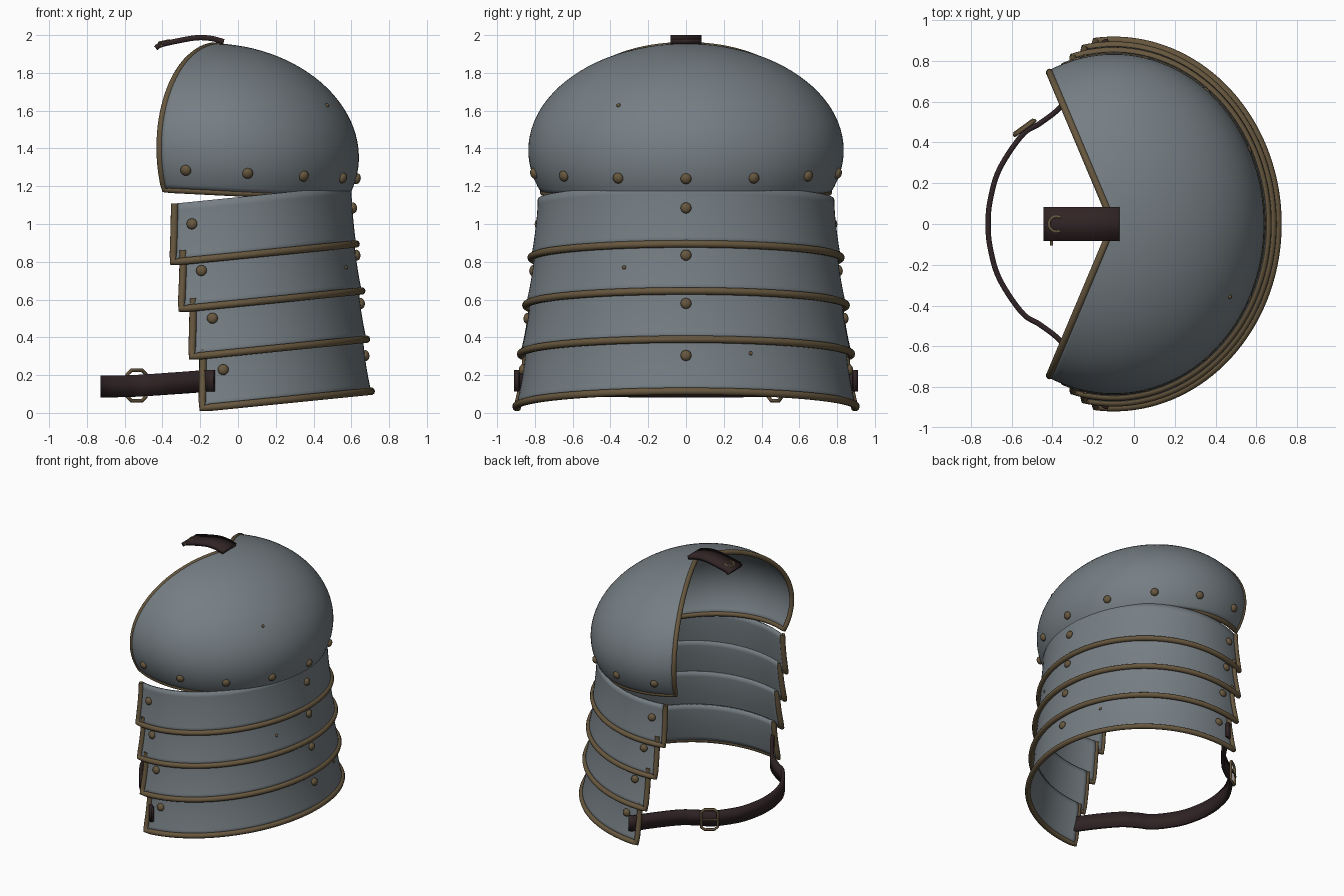
import bpy, bmesh, math
from mathutils import Vector

if "Cube" in bpy.data.objects:
    bpy.data.objects.remove(bpy.data.objects["Cube"])

CX = -0.10  # axis of all the plates


def material(name, rgb):
    m = bpy.data.materials.new(name)
    m.diffuse_color = (*rgb, 1)
    m.use_nodes = True
    m.node_tree.nodes["Principled BSDF"].inputs["Base Color"].default_value = m.diffuse_color
    return m


STEEL = material("steel", (0.18, 0.21, 0.23))
BRASS = material("dark brass", (0.135, 0.095, 0.048))
LEATHER = material("leather", (0.030, 0.017, 0.018))


def finish(name, bm, mat, thickness=0, offset=-1):
    me = bpy.data.meshes.new(name)
    bm.to_mesh(me)
    bm.free()
    me.materials.append(mat)
    ob = bpy.data.objects.new(name, me)
    bpy.context.collection.objects.link(ob)
    if thickness:
        mod = ob.modifiers.new("thickness", 'SOLIDIFY')
        mod.thickness, mod.offset = thickness, offset
    bpy.ops.object.select_all(action='DESELECT')
    bpy.context.view_layer.objects.active = ob
    ob.select_set(True)
    bpy.ops.object.shade_smooth_by_angle(angle=math.radians(40))
    return ob


def sheet(name, f, nu, nv, mat, thickness, offset=-1):
    """Grid surface f(u, v), u and v in 0..1, given a thickness."""
    bm = bmesh.new()
    g = [[bm.verts.new(f(i / nu, j / nv)) for j in range(nv + 1)] for i in range(nu + 1)]
    for i in range(nu):
        for j in range(nv):
            bm.faces.new((g[i][j], g[i + 1][j], g[i + 1][j + 1], g[i][j + 1]))
    bmesh.ops.remove_doubles(bm, verts=bm.verts[:], dist=1e-5)
    return finish(name, bm, mat, thickness, offset)


def tube(name, pts, radius, closed=False, mat=BRASS):
    cu = bpy.data.curves.new(name, 'CURVE')
    cu.dimensions = '3D'
    cu.bevel_depth, cu.bevel_resolution, cu.use_fill_caps = radius, 3, True
    sp = cu.splines.new('POLY')
    sp.points.add(len(pts) - 1)
    for p, q in zip(sp.points, pts):
        p.co = (*q, 1)
    sp.use_cyclic_u = closed
    cu.materials.append(mat)
    ob = bpy.data.objects.new(name, cu)
    bpy.context.collection.objects.link(ob)


def rivet(name, f, u, v, r=0.029):
    """Flattened stud seated on surface f at (u, v)."""
    e = 0.004
    n = (f(u + e, v) - f(u - e, v)).cross(f(u, v + e) - f(u, v - e)).normalized()
    bm = bmesh.new()
    bmesh.ops.create_uvsphere(bm, u_segments=16, v_segments=10, radius=r)
    bmesh.ops.scale(bm, vec=(1, 1, 0.7), verts=bm.verts[:])
    ob = finish(name, bm, BRASS)
    ob.location = f(u, v) + n * r * 0.15
    ob.rotation_euler = n.to_track_quat('Z', 'Y').to_euler()


def smooth_path(pts, steps=8):
    """Catmull-Rom path through pts."""
    p = [Vector(q) for q in pts]
    p = [2 * p[0] - p[1]] + p + [2 * p[-1] - p[-2]]
    out = []
    for i in range(1, len(p) - 2):
        a, b, c, d = p[i - 1:i + 3]
        for k in range(steps):
            t = k / steps
            out.append(0.5 * (2 * b + (c - a) * t + (2 * a - 5 * b + 4 * c - d) * t * t
                              + (3 * b - a - 3 * c + d) * t ** 3))
    return out + [p[-2]]


def strap(name, path, across, thickness):
    n = len(path) - 1
    return sheet(name, lambda u, v: path[round(u * n)] + across * (v - 0.5), n, 1,
                 LEATHER, thickness, 0)


# Shoulder dome: part of an ellipsoid with a wedge left open at the neck
DOME_A, DOME_P = math.radians(115.5), math.radians(113.5)


def dome(u, v, inset=0.0):
    a, p = DOME_A * (2 * u - 1), DOME_P * (1 - v)
    x = (0.74 - inset) * math.sin(p) * math.cos(a)
    y = (0.835 - inset) * math.sin(p) * math.sin(a)
    return Vector((CX + x, y, 1.39 + (0.565 - inset) * math.cos(p) - 0.05 * x))


sheet("shoulder_dome", dome, 80, 32, STEEL, 0.02)
rim = [dome(i / 80, 0, 0.01) for i in range(81)]
rim += [dome(1, j / 32, 0.01) for j in range(1, 33)]
rim += [dome(0, 1 - j / 32, 0.01) for j in range(1, 32)]
tube("dome_rim", rim, 0.018, True)
for k in range(-4, 5):
    rivet("dome_rivet", dome, 0.5 + k * 26 / 231, 0.105)
rivet("dome_small_stud", dome, 0.5 - 29 / 231, 0.455, 0.011)

# Four arm lames: bottom radii, top radii, half angle, base height
LAMES = [(0.725, 0.820, 0.700, 0.785, 109.7, 0.832),
         (0.755, 0.848, 0.715, 0.802, 105.4, 0.580),
         (0.780, 0.876, 0.738, 0.826, 100.7, 0.322),
         (0.805, 0.900, 0.762, 0.850, 96.4, 0.044)]
for k, (bx, by, tx, ty, half, zb) in enumerate(LAMES):
    def lame(u, v):
        a = math.radians(half) * (2 * u - 1)
        w = max(0, 1 - v) ** 1.6
        x = CX + (tx + (bx - tx) * w) * math.cos(a)
        y = (ty + (by - ty) * w) * math.sin(a)
        return Vector((x, y, zb + 0.1 * x + 0.31 * v))

    sheet(f"arm_lame_{k + 1}", lame, 72, 8, STEEL, 0.016)
    edge = [lame(0, 1 - j / 8) for j in range(8)]
    edge += [lame(i / 72, 0) for i in range(73)]
    edge += [lame(1, j / 8) for j in range(1, 9)]
    tube(f"lame_rim_{k + 1}", edge, 0.02)
    for u in (4 / half, 0.5, 1 - 4 / half):
        rivet(f"lame_rivet_{k + 1}", lame, u, 0.62)
    if k in (1, 3):
        s = -1 if k == 1 else 1
        rivet("lame_small_stud", lame, 0.5 + s * 23.5 / (2 * half), 0.43 if k == 1 else 0.68, 0.011)

# Neck strap on top, with its small open buckle and pin
top = smooth_path([(-0.075, 0, 1.965), (-0.14, 0, 1.982), (-0.22, 0, 1.986),
                   (-0.33, 0, 1.967), (-0.41, 0, 1.948), (-0.435, 0, 1.93)])
strap("neck_strap", top, Vector((0, 0.165, 0)), 0.028)
tube("neck_buckle", [(-0.38 + 0.037 * math.cos(t), 0.037 * math.sin(t), 1.968 + 0.008 * math.cos(t))
                     for t in [math.radians(60 + 15 * i) for i in range(17)]], 0.007)
tube("neck_pin", [(-0.405, -0.07, 1.95), (-0.405, -0.105, 1.945)], 0.008)

# Arm strap closing the open side at the bottom
half_path = [(-0.125, 0.897, 0.17), (-0.15, 0.888, 0.17), (-0.185, 0.83, 0.168), (-0.26, 0.71, 0.162),
             (-0.36, 0.575, 0.155), (-0.46, 0.495, 0.148), (-0.55, 0.435, 0.143),
             (-0.66, 0.27, 0.14), (-0.705, 0.12, 0.14)]
path = half_path + [(-0.716, 0, 0.14)] + [(x, -y, z) for x, y, z in reversed(half_path)]
strap("arm_strap", smooth_path(path), Vector((0, 0, 0.115)), 0.026)

# Arm strap buckle: chamfered frame and prong
mid, along = Vector((-0.53, 0.462, 0.145)), Vector((0.09, 0.065, 0)).normalized()
out = Vector((-along.y, along.x, 0))
frame = [(-0.06, -0.06), (-0.035, -0.08), (0.035, -0.08), (0.06, -0.06),
         (0.06, 0.06), (0.035, 0.08), (-0.035, 0.08), (-0.06, 0.06)]
tube("buckle_frame", [mid + out * 0.012 + along * s + Vector((0, 0, h)) for s, h in frame], 0.01, True)
tube("buckle_prong", [mid + out * 0.02 + along * s for s in (-0.06, 0.06)], 0.007)
